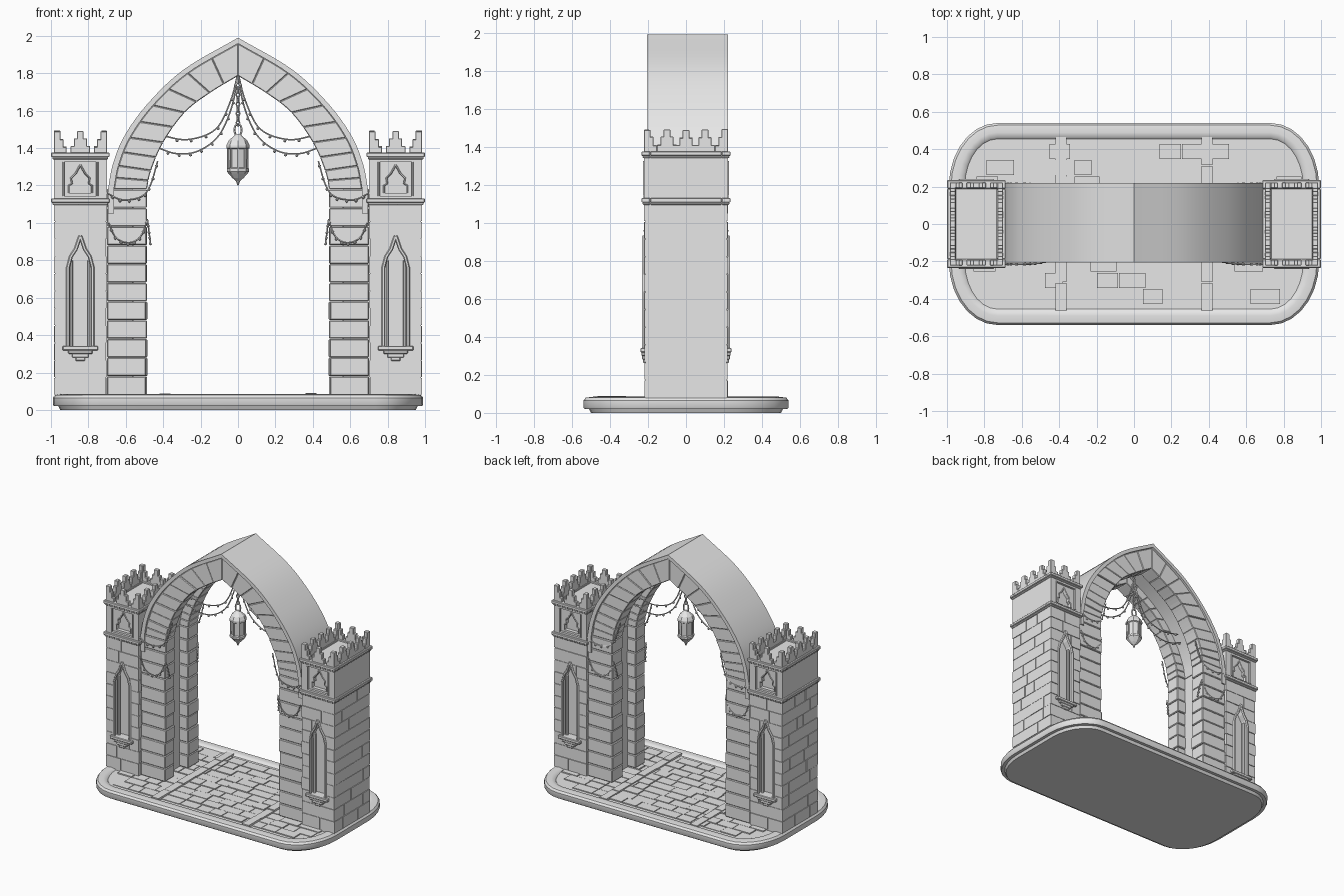
import bpy, bmesh, math, random
from mathutils import Vector, Matrix

random.seed(4)
old = bpy.data.objects.get("Cube")
if old:
    bpy.data.objects.remove(old, do_unlink=True)

stone = bpy.data.materials.new("pale_grey_stone")
stone.use_nodes = True
grey = (0.8, 0.8, 0.8, 1)
stone.diffuse_color = grey
stone.node_tree.nodes["Principled BSDF"].inputs["Base Color"].default_value = grey


def activate(ob):
    bpy.ops.object.select_all(action='DESELECT')
    ob.select_set(True)
    bpy.context.view_layer.objects.active = ob


def finish(name, bm, mirror="", smooth=False, bevel=0, cutter=None):
    bmesh.ops.recalc_face_normals(bm, faces=bm.faces)
    me = bpy.data.meshes.new(name)
    bm.to_mesh(me)
    bm.free()
    ob = bpy.data.objects.new(name, me)
    bpy.context.collection.objects.link(ob)
    me.materials.append(stone)
    activate(ob)
    if cutter:
        cut = ob.modifiers.new("niches", 'BOOLEAN')
        cut.operation, cut.solver, cut.object = 'DIFFERENCE', 'EXACT', cutter
        bpy.ops.object.modifier_apply(modifier=cut.name)
    if smooth:
        bpy.ops.object.shade_smooth_by_angle(angle=math.radians(35))
    if bevel:
        ob.modifiers.new("worn_edges", 'BEVEL').width = bevel
    if mirror:
        mod = ob.modifiers.new("mirror", 'MIRROR')
        mod.use_axis = ("x" in mirror, "y" in mirror, False)
        mod.use_mirror_merge = False
    return ob


def box(bm, x0, x1, y0, y1, z0, z1):
    mid = Vector((x0 + x1, y0 + y1, z0 + z1)) / 2
    size = Matrix.Diagonal((x1 - x0, y1 - y0, z1 - z0, 1))
    bmesh.ops.create_cube(bm, size=1, matrix=Matrix.Translation(mid) @ size)


def loft(bm, rings, closed=False):
    rows = [[bm.verts.new(p) for p in ring] for ring in rings]
    n = len(rows[0])
    for a, b in zip(rows, rows[1:]):
        for i in range(n):
            j = (i + 1) % n
            bm.faces.new((a[i], a[j], b[j], b[i]))
    bm.faces.new(rows[0][::-1])
    bm.faces.new(rows[-1])


def prism(bm, half, y0, y1, cx):
    # Symmetric outline from its right half, listed bottom to top
    pts = [(cx + x, z) for x, z in half] + [(cx - x, z) for x, z in half[::-1] if x > 0]
    loft(bm, [[(x, y, z) for x, z in pts] for y in (y0, y1)])


def spline(ctrl, steps):
    p = [Vector(c) for c in ctrl]
    p = [2 * p[0] - p[1]] + p + [2 * p[-1] - p[-2]]
    out = []
    for i in range(1, len(p) - 2):
        for s in range(steps):
            t = s / steps
            out.append(0.5 * (2 * p[i] + (p[i + 1] - p[i - 1]) * t
                       + (2 * p[i - 1] - 5 * p[i] + 4 * p[i + 1] - p[i + 2]) * t * t
                       + (3 * p[i] - p[i - 1] - 3 * p[i + 1] + p[i + 2]) * t ** 3))
    return out + [p[-2]]


def band(bm, inner, outer, y0, y1):
    loft(bm, [[(a.x, y0, a.y), (b.x, y0, b.y), (b.x, y1, b.y), (a.x, y1, a.y)]
              for a, b in zip(inner, outer)])


def tube(bm, path, r, sides=6):
    rings = []
    for i, p in enumerate(path):
        d = (path[min(i + 1, len(path) - 1)] - path[max(i - 1, 0)]).normalized()
        u = d.cross(Vector((0, 1, 0)) if abs(d.y) < 0.9 else Vector((1, 0, 0))).normalized()
        v = d.cross(u)
        rings.append([p + r * (u * math.cos(k * math.tau / sides) + v * math.sin(k * math.tau / sides))
                      for k in range(sides)])
    loft(bm, rings)


def jit(a):
    return random.uniform(-a, a)


# Rounded base slab with a worn kerb
def outline(inset, z):
    ring = []
    for q, (sx, sy) in enumerate([(1, 1), (-1, 1), (-1, -1), (1, -1)]):
        for k in range(8):
            a = (q + k / 7) * math.pi / 2
            ring.append((sx * 0.73 + (0.26 - inset) * math.cos(a),
                         sy * 0.2 + (0.34 - inset) * math.sin(a), z))
    return ring


bm = bmesh.new()
loft(bm, [outline(i, z) for i, z in [(.04, 0), (.03, .02), (.006, .02), (0, .03), (0, .065),
                                     (.012, .08), (.05, .085), (.075, .08), (.085, .07)]])
finish("base_slab", bm, smooth=True)

# Paving stones, with two raised strips crossing them
bm = bmesh.new()
row = 0.086
for r in range(10):
    y, x = -0.43 + r * row, -0.9 + random.random() * 0.08
    while x < 0.88:
        w = random.uniform(0.09, 0.19)
        cx = max(abs(x), abs(x + w))
        cy = max(abs(y), abs(y + row))
        if cx < 0.9 and max(0, (cx - .73) / .18) ** 2 + max(0, (cy - .2) / .26) ** 2 < 1:
            box(bm, x + .003, x + w - .003, y + .003, y + row - .003, .06, .076 + jit(.003))
        x += w
for side in (-1, 1):
    for k in range(6):
        y = -0.468 + k * 0.156
        box(bm, side * .39 - .03, side * .39 + .03, y + .003, y + .153, .06, .087 + jit(.003))
finish("paving", bm)

# Niche cutters, shared by both ends of a tower
CX, HALF = 0.843, 0.142
bm = bmesh.new()
niche = [(.066, .34), (.066, .76), (.05, .82), (.024, .86), (0, .93)]
lobes = [(.062, 1.16), (.062, 1.2), (.045, 1.21), (.05, 1.24), (.025, 1.265), (0, 1.31)]
panel = [(.09, 1.145), (.09, 1.325)]
for s in (-1, 1):
    prism(bm, niche, s * .165, s * .3, CX)
cut_low = finish("niche_cutter", bm)
bm = bmesh.new()
for s in (-1, 1):
    prism(bm, panel, s * .203, s * .3, CX)
cut_panel = finish("panel_cutter", bm)
bm = bmesh.new()
for s in (-1, 1):
    prism(bm, lobes, s * .175, s * .21, CX)
cut_lobes = finish("lobe_cutter", bm)

# Towers: lower core and brick courses below the ledge, panelled block above
bm = bmesh.new()
box(bm, CX - .136, CX + .136, -.214, .214, .07, 1.1)
finish("tower_core", bm, "x", cutter=cut_low)
bm = bmesh.new()
courses = 11
h = 1.02 / courses
for c in range(courses):
    z = .08 + c * h
    xs = [CX - HALF, CX + jit(.07), CX + HALF]
    ys = [-.221, -.07 + jit(.06), .08 + jit(.06), .221]
    for x0, x1 in zip(xs, xs[1:]):
        for y0, y1 in zip(ys, ys[1:]):
            box(bm, x0 + .002 + jit(.002), x1 - .002 + jit(.002), y0 + .002 + jit(.002),
                y1 - .002 + jit(.002), z + .002, z + h - .002)
finish("tower_bricks", bm, "x", cutter=cut_low)
bm = bmesh.new()
box(bm, CX - HALF, CX + HALF, -.221, .221, 1.1, 1.362)
upper = finish("tower_upper_block", bm, cutter=cut_panel)
bm = bmesh.new()
bm.from_mesh(upper.data)
bpy.data.objects.remove(upper)
finish("tower_upper_block", bm, "x", cutter=cut_lobes)
for cutter in (cut_low, cut_panel, cut_lobes):
    bpy.data.objects.remove(cutter)


# Ledges round the towers
def frame(bm, grow, wall, z0, z1):
    x0, x1, y1 = CX - HALF - grow, CX + HALF + grow, .221 + grow
    for s in (-1, 1):
        box(bm, x0, x1, *sorted((s * y1, s * (y1 - wall))), z0, z1)
    box(bm, x0, x0 + wall, -y1 + wall, y1 - wall, z0, z1)
    box(bm, x1 - wall, x1, -y1 + wall, y1 - wall, z0, z1)


bm = bmesh.new()
for z in (1.095, 1.34):
    frame(bm, .007, .04, z, z + .014)
    frame(bm, .014, .047, z + .012, z + .036)
finish("tower_ledges", bm, "x", bevel=.004)

# Stepped battlements
bm = bmesh.new()
for half, top in ((.052, 1.41), (.035, 1.45), (.018, 1.49)):
    for y in (-.205, -.1, 0, .1, .205):
        a, b = max(y - half, -.221), min(y + half, .221)
        for x in (CX - HALF, CX + HALF - .03):
            box(bm, x, x + .03, a, b, 1.36, top + jit(.004))
    for x in (CX - .125, CX, CX + .125):
        a, b = max(x - half, CX - HALF), min(x + half, CX + HALF)
        for y in (-.221, .191):
            box(bm, a, b, y, y + .03, 1.36, top + jit(.004))
finish("battlements", bm, "x", bevel=.003)

# Niche mouldings, sills and corbels
bm = bmesh.new()
for half, r, y in ((niche, .01, -.222), (panel, .006, -.222), (lobes, .005, -.204)):
    for s in (-1, 1):
        tube(bm, [Vector((CX + s * x, y, z)) for x, z in half], r)
for s in (-1, 1):
    tube(bm, [Vector((CX + s * .05, -.19, z)) for z in (.34, .8)], .012, 8)
finish("niche_mouldings", bm, "xy", smooth=True)
bm = bmesh.new()
box(bm, CX - .095, CX + .095, -.24, -.17, .318, .342)
for w, z in ((.065, .3), (.045, .28), (.025, .262)):
    box(bm, CX - w, CX + w, -.222 - w / 5, -.2, z, .32)
finish("niche_sills", bm, "xy", bevel=.004)

# Arch: voussoirs front and back, a recessed middle and a smooth outer rim
outer = spline([(.695, 1.18), (.67, 1.31), (.61, 1.46), (.485, 1.635), (.29, 1.82), (0, 1.99)], 6)
inner = spline([(.487, 1.18), (.465, 1.28), (.4, 1.43), (.285, 1.59), (.15, 1.695), (0, 1.786)], 6)
middle = [a.lerp(b, .35) for a, b in zip(inner, outer)]
under = [a.lerp(b, .85) for a, b in zip(inner, outer)]
bm = bmesh.new()
for i in range(0, len(outer) - 1, 3):
    part = slice(i, i + 4)
    band(bm, inner[part], under[part], -.19 + jit(.005), -.08)
    band(bm, inner[part], under[part], .08, .205 + jit(.005))
finish("arch_voussoirs", bm, "x", bevel=.004)
bm = bmesh.new()
band(bm, middle, under, -.085, .085)
finish("arch_soffit", bm, "x", smooth=True)
bm = bmesh.new()
foot = Vector((0, -.13))
band(bm, [under[0] + foot] + under, [outer[0] + foot] + outer, -.205, .22)
finish("arch_rim", bm, "x", smooth=True)

# Piers: paired stone stacks with a recess between them
bm = bmesh.new()
courses = 11
h = 1.1 / courses
for c in range(courses):
    z = .08 + c * h
    for y0, y1 in ((-.195, -.08), (.08, .21)):
        box(bm, .488 + jit(.004), .7, y0 + jit(.004), y1 + jit(.004), z + .001, z + h - .001)
box(bm, .56, .71, -.1, .1, .07, 1.18)
finish("piers", bm, "x", bevel=.005)


# Beaded garlands
def garland(bm, ctrl):
    path = spline(ctrl, 8)
    tube(bm, path, .0045, 5)
    for p in path[3::4]:
        drop = Matrix.Translation(p - Vector((0, 0, .009)))
        bmesh.ops.create_icosphere(bm, subdivisions=1, radius=.009, matrix=drop)


bm = bmesh.new()
garland(bm, [(0, 0, 1.8), (.04, 0, 1.65), (.12, 0, 1.5), (.27, 0, 1.445), (.42, 0, 1.47)])
garland(bm, [(0, 0, 1.8), (.03, 0, 1.63), (.1, 0, 1.47), (.21, 0, 1.385), (.33, 0, 1.37), (.45, 0, 1.41)])
finish("hanging_garlands", bm, "x", smooth=True)
bm = bmesh.new()
garland(bm, [(.7, -.215, 1.16), (.62, -.215, 1.125), (.52, -.21, 1.14), (.47, -.2, 1.2), (.43, -.19, 1.33)])
garland(bm, [(.69, -.215, 1.0), (.65, -.215, .92), (.58, -.215, .895), (.52, -.21, .93), (.484, -.2, 1.02)])
garland(bm, [(.484, -.2, 1.02), (.475, -.18, .95), (.468, -.17, .89)])
finish("pier_garlands", bm, "xy", smooth=True)

# Chain and lantern
bm = bmesh.new()


def link(z, r, turn, thick):
    loop = [Vector((r * .6 * math.cos(a) * math.cos(turn), r * .6 * math.cos(a) * math.sin(turn),
                    z + r * math.sin(a))) for a in [k * math.tau / 10 for k in range(11)]]
    tube(bm, loop, thick, 5)


for k in range(14):
    link(1.535 + k * .025, .016, .3 + (k % 2) * math.pi / 2, .0045)
link(1.497, .034, .05, .006)
finish("lantern_chain", bm, smooth=True)
bm = bmesh.new()
profile = [(.003, 1.2), (.012, 1.225), (.03, 1.24), (.052, 1.265), (.06, 1.275), (.06, 1.29), (.05, 1.295),
           (.053, 1.395), (.062, 1.4), (.062, 1.415), (.05, 1.44), (.028, 1.46), (.01, 1.475)]
loft(bm, [[(r * math.cos(k * math.pi / 4), r * math.sin(k * math.pi / 4), z) for k in range(8)]
          for r, z in profile])
for k in range(8):
    a = k * math.pi / 4
    tube(bm, [Vector((.052 * math.cos(a), .052 * math.sin(a), z)) for z in (1.29, 1.4)], .006, 5)
finish("lantern", bm)
